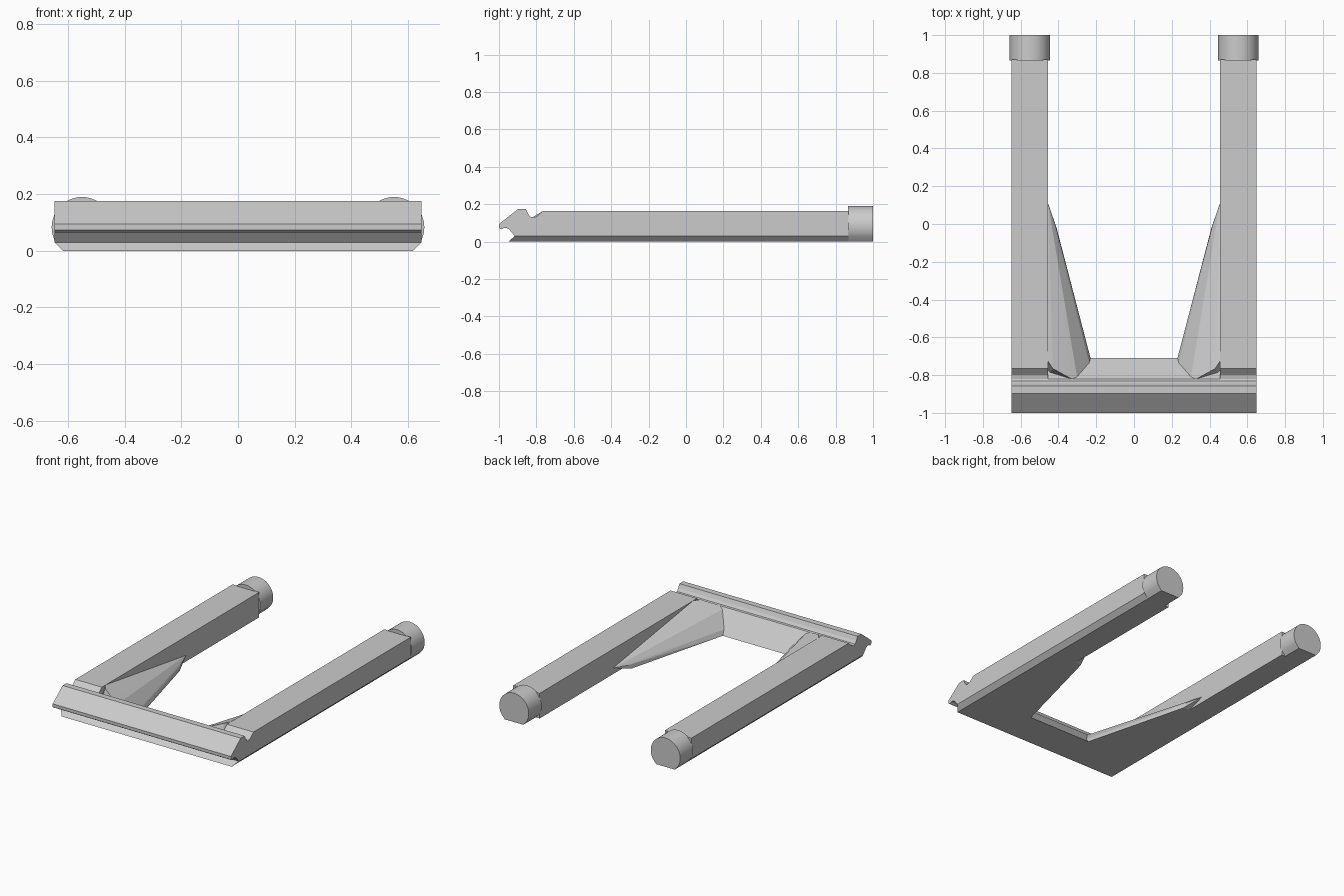
import bpy, bmesh, math
from mathutils import Vector

cube = bpy.data.objects.get("Cube")
if cube:
    bpy.data.objects.remove(cube, do_unlink=True)

grey = bpy.data.materials.new("plain grey")
grey.use_nodes = True
colour = (0.6, 0.6, 0.6, 1)
grey.diffuse_color = colour
grey.node_tree.nodes["Principled BSDF"].inputs["Base Color"].default_value = colour

OUTER, INNER, TOP, BEVEL = 0.648, 0.455, 0.165, 0.03


def make_object(name, bm, mirror=False):
    bmesh.ops.recalc_face_normals(bm, faces=bm.faces)
    mesh = bpy.data.meshes.new(name)
    bm.to_mesh(mesh)
    bm.free()
    mesh.materials.append(grey)
    obj = bpy.data.objects.new(name, mesh)
    bpy.context.collection.objects.link(obj)
    if mirror:
        obj.modifiers.new("Mirror", "MIRROR").use_mirror_merge = False
    return obj


def prism(points, offset):
    bm = bmesh.new()
    face = bm.faces.new([bm.verts.new(p) for p in points])
    new = bmesh.ops.extrude_face_region(bm, geom=[face])["geom"]
    verts = [v for v in new if isinstance(v, bmesh.types.BMVert)]
    bmesh.ops.translate(bm, verts=verts, vec=offset)
    bmesh.ops.recalc_face_normals(bm, faces=bm.faces)
    return bm


def bevel_bottom(bm, side):
    # Slice off the lower outer edge and close the cut
    cut = bmesh.ops.bisect_plane(
        bm, geom=bm.verts[:] + bm.edges[:] + bm.faces[:],
        plane_co=(side * OUTER, 0, BEVEL), plane_no=(side, 0, -1), clear_outer=True)
    edges = [g for g in cut["geom_cut"] if isinstance(g, bmesh.types.BMEdge)]
    bmesh.ops.holes_fill(bm, edges=edges)


# Front rail: hooked lip, ridge, rounded groove and sloping back
rail_profile = [
    (-0.71, 0), (-0.82, 0.13), (-0.832, 0.133), (-0.845, 0.15), (-0.857, 0.175),
    (-0.897, 0.175), (-1, 0.094), (-1, 0.073), (-0.988, 0.065), (-0.975, 0.072),
    (-0.96, 0.074), (-0.945, 0.065), (-0.915, 0.03), (-0.95, 0)]
rail = prism([(-OUTER, y, z) for y, z in rail_profile], (2 * OUTER, 0, 0))
for side in (-1, 1):
    bevel_bottom(rail, side)
make_object("front_rail", rail)

# Long arms, sloping into the groove at the front
arm_profile = [(0.87, 0), (0.87, TOP), (-0.765, TOP), (-0.8, 0.134),
               (-0.82, 0.13), (-0.82, 0)]
arm = prism([(INNER, y, z) for y, z in arm_profile], (OUTER - INNER, 0, 0))
bevel_bottom(arm, 1)
make_object("arms", arm, mirror=True)

# Round end caps with flat feet
cx, cz, r = 0.551, 0.083, 0.107
arc = [math.radians(-30 + 240 * i / 32) for i in range(33)]
ring = [(cx + r * math.cos(a), 0.865, cz + r * math.sin(a)) for a in arc]
foot = r * math.sin(math.acos(cz / r))
ring += [(cx - foot, 0.865, 0), (cx + foot, 0.865, 0)]
caps = make_object("end_caps", prism(ring, (0, 0.135, 0)), mirror=True)
for obj in bpy.context.selected_objects:
    obj.select_set(False)
caps.select_set(True)
bpy.context.view_layer.objects.active = caps
bpy.ops.object.shade_smooth_by_angle(angle=math.radians(25))

# Corner gussets: a sloping corner facet and a long taper along the arm
base = [(0.23, -0.71), (0.39, -0.46), (0.41, -0.02), (0.46, -0.01),
        (0.46, -0.81), (0.28, -0.81)]
upper = [(0.455, -0.72, 0.164), (0.43, -0.765, 0.164), (0.33, -0.82, 0.131),
         (0.3, -0.82, 0.118), (0.235, -0.745, 0.03),
         (0.418, 0, 0.028), (0.455, 0.11, 0.04), (0.46, -0.72, 0.164)]
gusset = bmesh.new()
for p in [(x, y, 0) for x, y in base] + upper:
    gusset.verts.new(Vector(p))
hull = bmesh.ops.convex_hull(gusset, input=gusset.verts[:])
loose = {g for g in hull["geom_interior"] + hull["geom_unused"]
         if isinstance(g, bmesh.types.BMVert)}
bmesh.ops.delete(gusset, geom=list(loose), context="VERTS")
make_object("corner_gussets", gusset, mirror=True)
